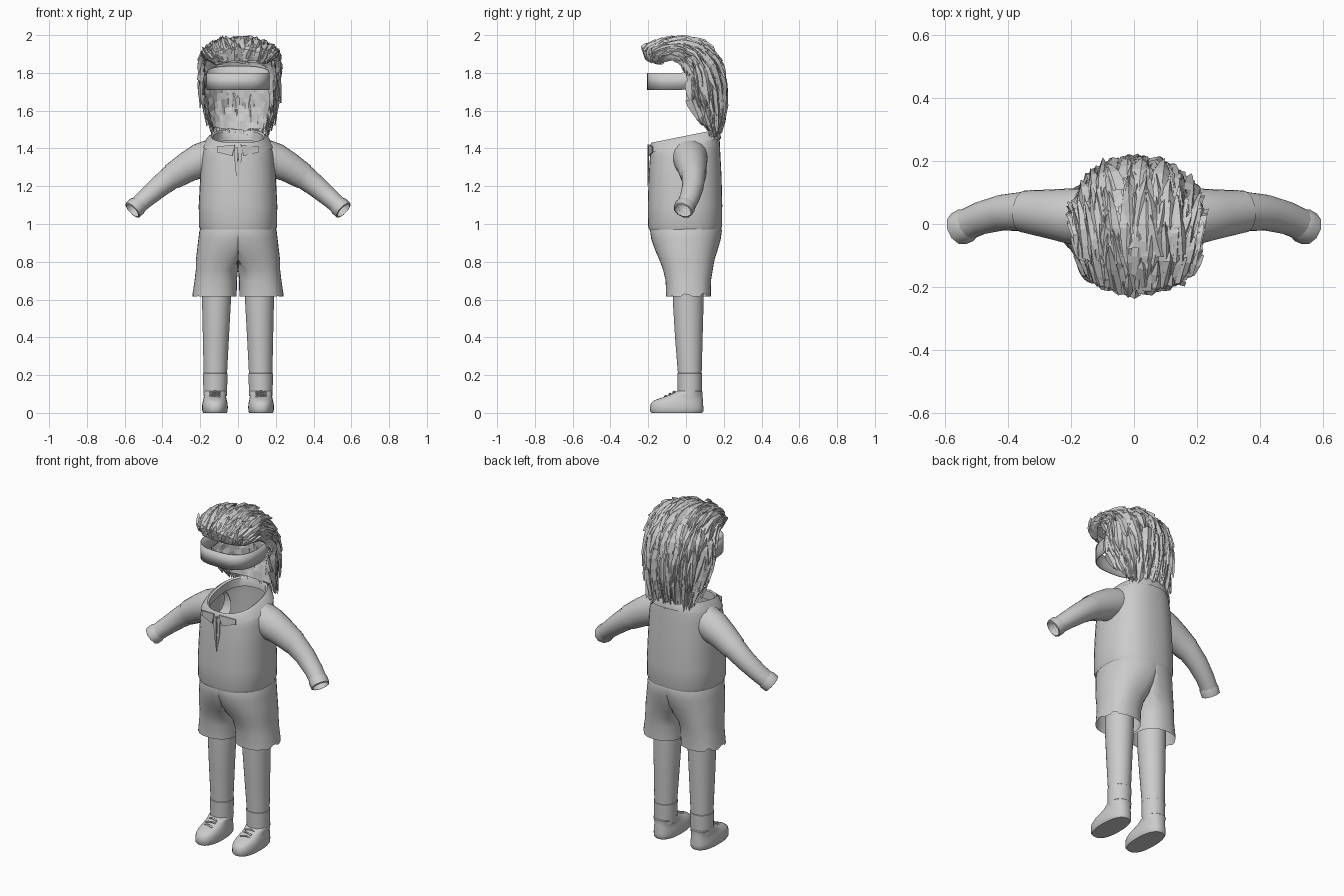
import bpy, bmesh, math, random
from mathutils import Vector

random.seed(4)
cube = bpy.data.objects.get("Cube")
if cube:
    bpy.data.objects.remove(cube, do_unlink=True)

grey = bpy.data.materials.new("plain grey")
grey.use_nodes = True
grey.diffuse_color = (0.6, 0.6, 0.6, 1)
grey.node_tree.nodes["Principled BSDF"].inputs["Base Color"].default_value = (0.6, 0.6, 0.6, 1)


def add_object(name, bm, smooth=True, thick=0):
    mesh = bpy.data.meshes.new(name)
    bm.to_mesh(mesh)
    bm.free()
    obj = bpy.data.objects.new(name, mesh)
    bpy.context.collection.objects.link(obj)
    mesh.materials.append(grey)
    if thick:
        mod = obj.modifiers.new("thickness", "SOLIDIFY")
        mod.thickness = thick
        mod.offset = -1
    if smooth:
        bpy.ops.object.select_all(action="DESELECT")
        obj.select_set(True)
        bpy.context.view_layer.objects.active = obj
        bpy.ops.object.shade_smooth_by_angle(angle=math.radians(45))
    return obj


def ring(cx, cy, z, rx, ry, n=2, slant=0, seg=40):
    """Horizontal rounded outline, optionally tilted along y."""
    pts = []
    for i in range(seg):
        a = math.tau * i / seg
        c, s = math.cos(a), math.sin(a)
        y = cy + ry * math.copysign(abs(s) ** (2 / n), s)
        pts.append(Vector((cx + rx * math.copysign(abs(c) ** (2 / n), c), y, z + slant * y)))
    return pts


def loft(rings, cap_start=False, cap_end=False, wrap=True):
    bm = bmesh.new()
    rows = [[bm.verts.new(p) for p in r] for r in rings]
    n = len(rows[0])
    for a, b in zip(rows, rows[1:]):
        for i in range(n if wrap else n - 1):
            j = (i + 1) % n
            bm.faces.new((a[i], a[j], b[j], b[i]))
    if cap_start:
        bm.faces.new(rows[0][::-1])
    if cap_end:
        bm.faces.new(rows[-1])
    return bm


def tube_rings(path, seg=24):
    """Rings around a path of (x, y, z, radius, y radius)."""
    pts = [Vector(p[:3]) for p in path]
    out = []
    for i, p in enumerate(path):
        d = (pts[min(i + 1, len(pts) - 1)] - pts[max(i - 1, 0)]).normalized()
        side = d.cross(Vector((0, 1, 0))).normalized()
        depth = side.cross(d)
        out.append([pts[i] + side * p[3] * math.cos(math.tau * k / seg)
                    + depth * p[4] * math.sin(math.tau * k / seg) for k in range(seg)])
    return out


def mirrored(rings, s):
    return [[Vector((p.x * s, p.y, p.z)) for p in (r if s > 0 else r[::-1])] for r in rings]


# Shirt body, open at the hem and the neck
shirt = [(0.97, 0.2, 0.19, 0), (0.99, 0.207, 0.196, 0), (1.1, 0.208, 0.197, 0),
         (1.25, 0.2, 0.193, 0.03), (1.37, 0.192, 0.186, 0.1), (1.42, 0.18, 0.183, 0.18),
         (1.45, 0.158, 0.18, 0.2), (1.46, 0.14, 0.176, 0.2)]
add_object("shirt_body", loft([ring(0, -0.005, z, rx, ry, 2.4, sl) for z, rx, ry, sl in shirt]))

# Collar band folded over the neck opening
collar = [(1.415, 0.186, 0.19), (1.452, 0.163, 0.187), (1.467, 0.142, 0.178),
          (1.46, 0.132, 0.17), (1.41, 0.135, 0.168)]
add_object("collar", loft([ring(0, -0.005, z, rx, ry, 2.4, 0.2) for z, rx, ry in collar]))


def chest_plate(name, outline):
    """Thin plate following the shirt front."""
    bm = bmesh.new()
    verts = []
    for x, z in outline:
        y = -0.005 - 0.195 * (1 - (abs(x) / 0.2) ** 2.4) ** (1 / 2.4)
        verts.append(bm.verts.new((x, y, z)))
    bm.faces.new(verts)
    add_object(name, bm, False, 0.005)


for s, side in ((1, "left"), (-1, "right")):
    chest_plate(side + "_lapel", [(0.015 * s, 1.42), (0.03 * s, 1.36), (0.11 * s, 1.38), (0.11 * s, 1.41)])
    chest_plate(side + "_placket", [(0, 1.2), (0.016 * s, 1.3), (0.02 * s, 1.4), (0.002 * s, 1.41)])

    # Arm with a short sleeve and an open cuff
    arm = [(0.14, 0.02, 1.36, 0.085, 0.09), (0.2, 0.025, 1.335, 0.088, 0.085),
           (0.27, 0.032, 1.3, 0.076, 0.074), (0.35, 0.04, 1.25, 0.065, 0.063),
           (0.42, 0.036, 1.195, 0.057, 0.057), (0.49, 0.018, 1.135, 0.05, 0.052),
           (0.54, -0.005, 1.09, 0.046, 0.05)]
    add_object(side + "_arm", loft(mirrored(tube_rings(arm), s)))
    sleeve = [(x, y, z, a + 0.004, b + 0.004) for x, y, z, a, b in arm[:4]]
    add_object(side + "_sleeve", loft(mirrored(tube_rings(sleeve), s), False))
    cuff = [(0.525, 0.002, 1.105, 0.047, 0.051), (0.535, -0.004, 1.095, 0.053, 0.056),
            (0.558, -0.016, 1.073, 0.052, 0.054), (0.56, -0.017, 1.071, 0.044, 0.046)]
    add_object(side + "_cuff", loft(mirrored(tube_rings(cuff, 10), s)))

    # Half of the shorts; the inner side is flattened on the centre plane
    shorts = [(0, 0, 0.98, 0.198, 0.186), (0, 0, 0.965, 0.204, 0.19), (0.01, 0, 0.92, 0.2, 0.184),
              (0.045, 0.002, 0.86, 0.172, 0.165), (0.08, 0.005, 0.81, 0.143, 0.146),
              (0.108, 0.01, 0.76, 0.115, 0.132), (0.118, 0.012, 0.7, 0.112, 0.12),
              (0.124, 0.013, 0.615, 0.117, 0.118)]
    rings = [ring(*r, 2.3) for r in shorts]
    for r in rings:
        for p in r:
            p.x = max(p.x, 0)
    for p in rings[-1]:
        p.z += 0.018 * max(0, math.cos(8 * p.y / 0.12)) * (p.x > 0.2)
    bm = loft(mirrored(rings, s))
    inner = [f for f in bm.faces if all(abs(v.co.x) < 1e-5 for v in f.verts)]
    bmesh.ops.delete(bm, geom=inner, context="FACES")
    add_object(side + "_shorts", bm)

    # Leg and sock
    leg = [(0.113, 0.012, 0.7, 0.078, 0.082), (0.114, 0.012, 0.58, 0.076, 0.081),
           (0.117, 0.015, 0.4, 0.069, 0.073), (0.12, 0.02, 0.21, 0.062, 0.063),
           (0.121, 0.02, 0.09, 0.059, 0.06)]
    add_object(side + "_leg", loft(mirrored([ring(*r) for r in leg], s)))
    sock = [(0.12, 0.02, 0.21, 0.0625, 0.0635), (0.12, 0.02, 0.208, 0.065, 0.066),
            (0.121, 0.02, 0.09, 0.062, 0.063)]
    add_object(side + "_sock", loft(mirrored([ring(*r) for r in sock], s)))

    # Shoe built from stacked outlines: front y, back y, height, half width
    shoe = [(-0.183, 0.085, 0, 0.062), (-0.19, 0.092, 0.008, 0.067), (-0.19, 0.092, 0.03, 0.068),
            (-0.186, 0.09, 0.05, 0.067), (-0.17, 0.09, 0.066, 0.063), (-0.13, 0.088, 0.08, 0.06),
            (-0.085, 0.087, 0.096, 0.058), (-0.055, 0.088, 0.112, 0.06), (-0.045, 0.084, 0.116, 0.057),
            (-0.035, 0.075, 0.1, 0.05)]
    rings = [ring(0.122, (a + b) / 2, z, w, (b - a) / 2, 2.4) for a, b, z, w in shoe]
    add_object(side + "_shoe", loft(mirrored(rings, s), True, True))
    for k in range(3):
        y, z = -0.062 - 0.022 * k, 0.113 - 0.011 * k
        lace = [(0.122 + 0.028 * t, y + 0.006 * t * (-1) ** k, z - 0.006 * t * t, 0.005, 0.005)
                for t in (-1, -0.5, 0, 0.5, 1)]
        add_object(f"{side}_lace_{k + 1}", loft(mirrored(tube_rings(lace, 8), s), True, True))

# Headband, rising toward the back
band = [ring(0, -0.03, z, 0.168, 0.176, 2.8) for z in (1.71, 1.8)]
for r in band:
    for p in r:
        p.z += 0.25 * max(0, p.y)
add_object("headband", loft(band), True, 0.006)

# Hair flow: middle line (y, z) and side line (half width, y, z), front to nape
middle = [(-0.2, 1.86), (-0.215, 1.92), (-0.12, 1.965), (-0.02, 1.98), (0.09, 1.95),
          (0.17, 1.87), (0.2, 1.75), (0.195, 1.62), (0.16, 1.49)]
edge = [(0.14, -0.14, 1.85), (0.17, -0.12, 1.87), (0.19, -0.08, 1.88), (0.195, -0.03, 1.87),
        (0.2, 0.005, 1.82), (0.2, 0.015, 1.75), (0.19, 0.03, 1.66), (0.17, 0.07, 1.57),
        (0.145, 0.12, 1.5)]


def hair_point(u, v, lift=0):
    t = min(max(v, 0), 0.999) * (len(middle) - 1)
    i = int(t)
    m = Vector((0, *middle[i])).lerp(Vector((0, *middle[i + 1])), t - i)
    e = Vector(edge[i]).lerp(Vector(edge[i + 1]), t - i)
    a = u * math.pi / 2
    p = Vector((0.01 + e.x * math.sin(a), e.y + (m.y - e.y) * math.cos(a),
                e.z + (m.z - e.z) * math.cos(a)))
    return p + (p - Vector((0, 0, 1.74))).normalized() * lift


cap = [[hair_point(-1 + k / 12, j / 24, random.uniform(-0.02, -0.005)) for k in range(25)]
       for j in range(25)]
add_object("hair_base", loft(cap, wrap=False), False)

# Loose pointed locks swept back over the base
bm = bmesh.new()
for n in range(520):
    u, v = random.uniform(-1, 1), random.uniform(-0.03, 0.9)
    length, width = random.uniform(0.14, 0.3), random.uniform(0.05, 0.12)
    drift, base = random.uniform(-0.12, 0.12), random.uniform(-0.012, 0.012)
    flare = random.uniform(-0.005, 0.022)
    rows = []
    for k in range(5):
        t = k / 4
        w = width * (1 - t ** 2) + 0.008
        row = []
        for q in (-1, 0, 1):
            jag = random.uniform(-0.01, 0.01)
            p = hair_point(u + drift * t + q * w, v + length * t + jag,
                           base + flare * t + 0.01 * (1 - abs(q)) + jag * 0.4)
            p.z -= max(0, v + length * t - 1) * 0.2
            row.append(bm.verts.new(p))
        rows.append(row)
    for a, b in zip(rows, rows[1:]):
        for i in range(2):
            bm.faces.new((a[i], a[i + 1], b[i + 1], b[i]))
add_object("hair_locks", bm, False)
